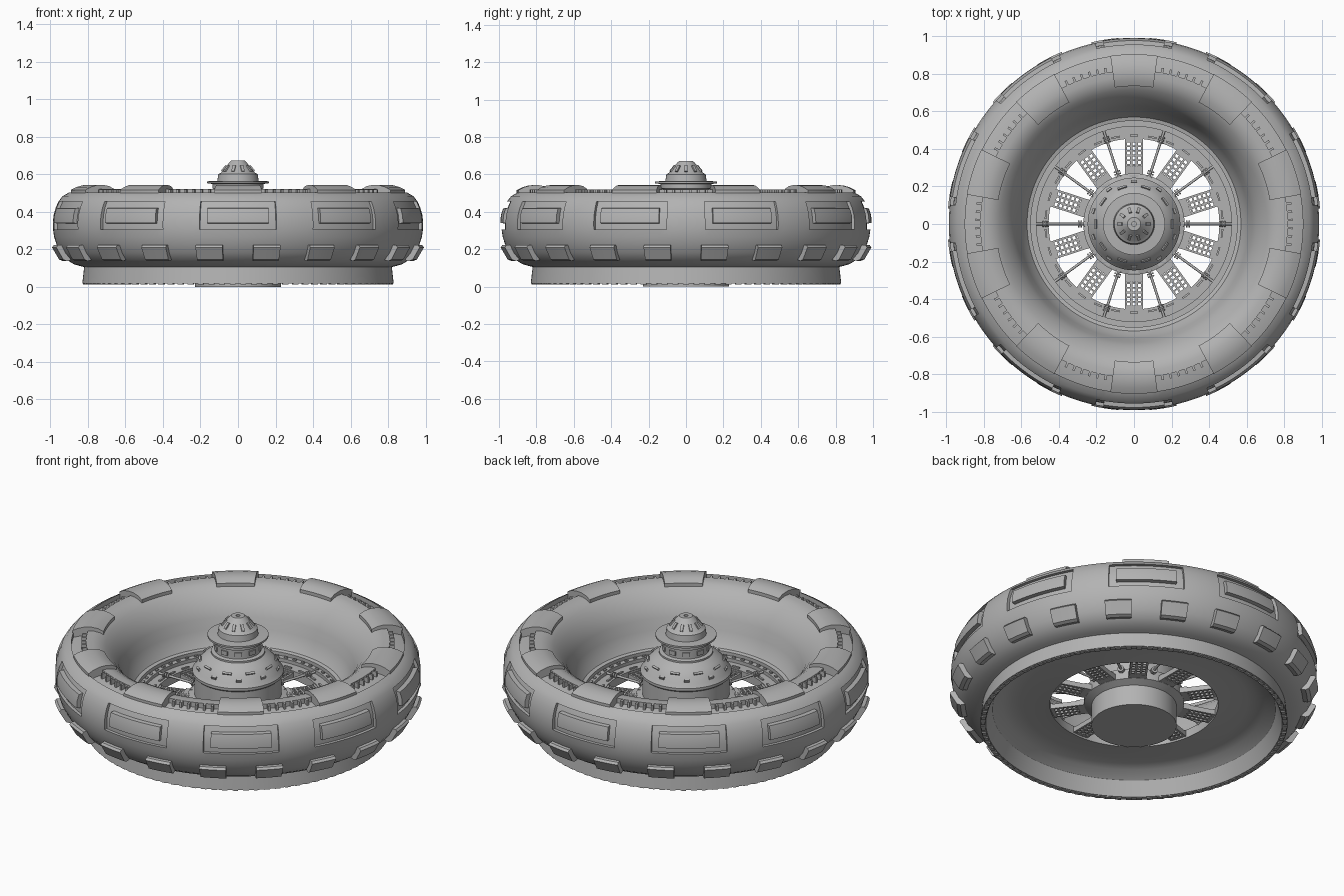
import bpy, bmesh, math
from mathutils import Matrix, Vector

if "Cube" in bpy.data.objects:
    bpy.data.objects.remove(bpy.data.objects["Cube"])

grey = bpy.data.materials.new("metal_grey")
grey.diffuse_color = (0.45, 0.45, 0.45, 1)
grey.use_nodes = True
grey.node_tree.nodes["Principled BSDF"].inputs["Base Color"].default_value = grey.diffuse_color


def finish(bm, name, angle=32):
    bmesh.ops.remove_doubles(bm, verts=bm.verts, dist=1e-5)
    bmesh.ops.recalc_face_normals(bm, faces=bm.faces)
    me = bpy.data.meshes.new(name)
    bm.to_mesh(me)
    bm.free()
    me.materials.append(grey)
    for p in me.polygons:
        p.use_smooth = True
    me.set_sharp_from_angle(angle=math.radians(angle))
    ob = bpy.data.objects.new(name, me)
    bpy.context.collection.objects.link(ob)
    return ob


def ring(bm, prof, n, closed):
    """Full turn of a profile of (radius, height) points."""
    rows = [[bm.verts.new((r * math.cos(math.tau * i / n), r * math.sin(math.tau * i / n), z))
             for r, z in prof] for i in range(n)]
    m = len(prof)
    for i in range(n):
        a, b = rows[i], rows[(i + 1) % n]
        for j in range(m if closed else m - 1):
            k = (j + 1) % m
            bm.faces.new((a[j], b[j], b[k], a[k]))


def sector(bm, prof, centre, half, n=8):
    """Part turn of a closed profile, with end caps; angles in degrees."""
    rows = []
    for i in range(n + 1):
        t = math.radians(centre - half + 2 * half * i / n)
        rows.append([bm.verts.new((r * math.cos(t), r * math.sin(t), z)) for r, z in prof])
    m = len(prof)
    for a, b in zip(rows, rows[1:]):
        for j in range(m):
            k = (j + 1) % m
            bm.faces.new((a[j], b[j], b[k], a[k]))
    bm.faces.new(rows[0])
    bm.faces.new(rows[-1][::-1])


def box(bm, deg, pos, size, tilt=0):
    """Box placed in a frame turned by deg about z (local x is radial)."""
    m = (Matrix.Rotation(math.radians(deg), 4, 'Z') @ Matrix.Translation(pos)
         @ Matrix.Rotation(math.radians(tilt), 4, 'Y') @ Matrix.Diagonal((*size, 1)))
    bmesh.ops.create_cube(bm, size=1, matrix=m)


def rod(bm, deg, r0, r1, z, rad, seg=12):
    m = (Matrix.Rotation(math.radians(deg), 4, 'Z') @ Matrix.Translation(((r0 + r1) / 2, 0, z))
         @ Matrix.Rotation(math.pi / 2, 4, 'Y'))
    bmesh.ops.create_cone(bm, segments=seg, radius1=rad, radius2=rad, depth=r1 - r0,
                          cap_ends=True, matrix=m)


TABS = [-90 + 36 * k for k in range(10)]


def tab_offset(p):
    """Angle to the nearest tab centre."""
    a = math.degrees(math.atan2(p.y, p.x)) + 90
    return abs((a + 18) % 36 - 18)


# Main ring shell, with recessed side windows and top grooves
bm = bmesh.new()
body = [(.80, .017), (.83, .017), (.82, .105), (.84, .11), (.875, .12), (.915, .145), (.945, .18),
        (.967, .225), (.98, .265), (.986, .305), (.987, .345), (.982, .385), (.972, .42),
        (.957, .455), (.935, .483), (.90, .503), (.86, .515), (.82, .52), (.785, .52), (.75, .512),
        (.715, .49), (.68, .455), (.65, .413), (.63, .37), (.612, .31), (.593, .26), (.57, .225),
        (.55, .22), (.55, .20), (.52, .20), (.52, .18), (.455, .18), (.455, .13), (.61, .15),
        (.66, .148), (.71, .135), (.765, .10)]
ring(bm, body, 180, True)
bmesh.ops.recalc_face_normals(bm, faces=bm.faces)
side, groove = [], []
for f in bm.faces:
    c = f.calc_center_median()
    r, off = math.hypot(c.x, c.y), tab_offset(c)
    if r > .95 and .305 < c.z < .455 and off < 12:
        side.append(f)
    elif .82 < r < .90 and c.z > .48 and off > 8:
        groove.append(f)
for faces, depth in ((side, .018), (groove, .028)):
    out = bmesh.ops.extrude_face_region(bm, geom=faces)["geom"]
    bmesh.ops.delete(bm, geom=faces, context='FACES')
    for v in [g for g in out if isinstance(g, bmesh.types.BMVert)]:
        if depth > .02:
            v.co.z -= depth
        else:
            d = Vector((v.co.x, v.co.y, 0)).normalized()
            v.co -= d * depth
finish(bm, "ring_shell")

# Raised plates inside the side windows
bm = bmesh.new()
for a in TABS:
    sector(bm, [(.95, .335), (.992, .34), (.990, .38), (.978, .418), (.94, .422)], a, 9.6, 10)
finish(bm, "side_window_plates")

# Clamp tabs on top of the ring
bm = bmesh.new()
for a in TABS:
    sector(bm, [(.735, .495), (.735, .522), (.765, .537), (.80, .543), (.84, .541), (.875, .531),
                (.905, .516), (.905, .49), (.82, .48)], a, 8)
finish(bm, "top_tabs")

# Small teeth in the grooves between the tabs
bm = bmesh.new()
for a in TABS:
    for k in range(6):
        box(bm, a + 10.5 + 3 * k, (.832, 0, .502), (.028, .012, .034))
finish(bm, "groove_teeth")

# Lower bumper blocks, tilted with the shell
bm = bmesh.new()
for k in range(20):
    sector(bm, [(.885, .15), (.937, .137), (.957, .145), (.995, .21), (.985, .222), (.94, .225)],
           -81 + 18 * k, 4.2, 4)
finish(bm, "lower_blocks")

# Fine notched edge under the skirt, and dashes on the inner rim
bm = bmesh.new()
for k in range(90):
    box(bm, 4 * k, (.815, 0, .016), (.022, .03, .008))
finish(bm, "skirt_notches")
bm = bmesh.new()
for k in range(30):
    box(bm, 12 * k + 6, (.472, 0, .182), (.01, .045, .012))
for k in range(60):
    box(bm, 6 * k, (.535, 0, .202), (.012, .02, .01))
finish(bm, "rim_dashes")

# Central hub with flange, dome, brim and cone
bm = bmesh.new()
hub = [(0, 0), (.23, 0), (.23, .12), (.27, .14), (.27, .20), (.235, .21), (.235, .325), (.247, .335),
       (.247, .35), (.232, .37), (.215, .40), (.185, .432), (.145, .455), (.145, .465), (.125, .47),
       (.125, .52), (.135, .525), (.135, .548), (.165, .552), (.165, .562), (.11, .565), (.105, .60),
       (.088, .61), (.044, .665), (.036, .672), (.012, .672), (.012, .66), (0, .66)]
ring(bm, hub, 72, False)
finish(bm, "hub", 28)

# Vents and studs around the hub
bm = bmesh.new()
for k in range(10):
    a = 36 * k
    box(bm, a, (.074, 0, .63), (.012, .016, .04), -39)
    box(bm, a + 18, (.126, 0, .497), (.01, .04, .025))
    box(bm, a, (.203, 0, .416), (.012, .05, .014), 40)
    box(bm, a + 18, (.225, 0, .386), (.012, .03, .02), 25)
    box(bm, a + 18, (.252, 0, .20), (.02, .05, .012))
finish(bm, "hub_vents")

# Perforated spokes: rails and rungs leave rows of square holes
bm = bmesh.new()
for a in TABS:
    for y in (-.043, -.0145, .0145, .043):
        box(bm, a, (.36, y, .155), (.23, .011, .028))
    for k in range(7):
        box(bm, a, (.315 + .025 * k, 0, .155), (.009, .086, .026))
    box(bm, a, (.272, 0, .158), (.07, .096, .034))
    box(bm, a, (.458, 0, .158), (.03, .096, .034))
finish(bm, "perforated_spokes")

# Thin tie rods between spokes, with ribbed sleeves at both ends
bm = bmesh.new()
for a in TABS:
    rod(bm, a + 18, .22, .53, .19, .007)
    for k in range(3):
        rod(bm, a + 18, .262 + .014 * k, .270 + .014 * k, .19, .018)
        rod(bm, a + 18, .452 + .014 * k, .460 + .014 * k, .19, .016)
finish(bm, "tie_rods")
